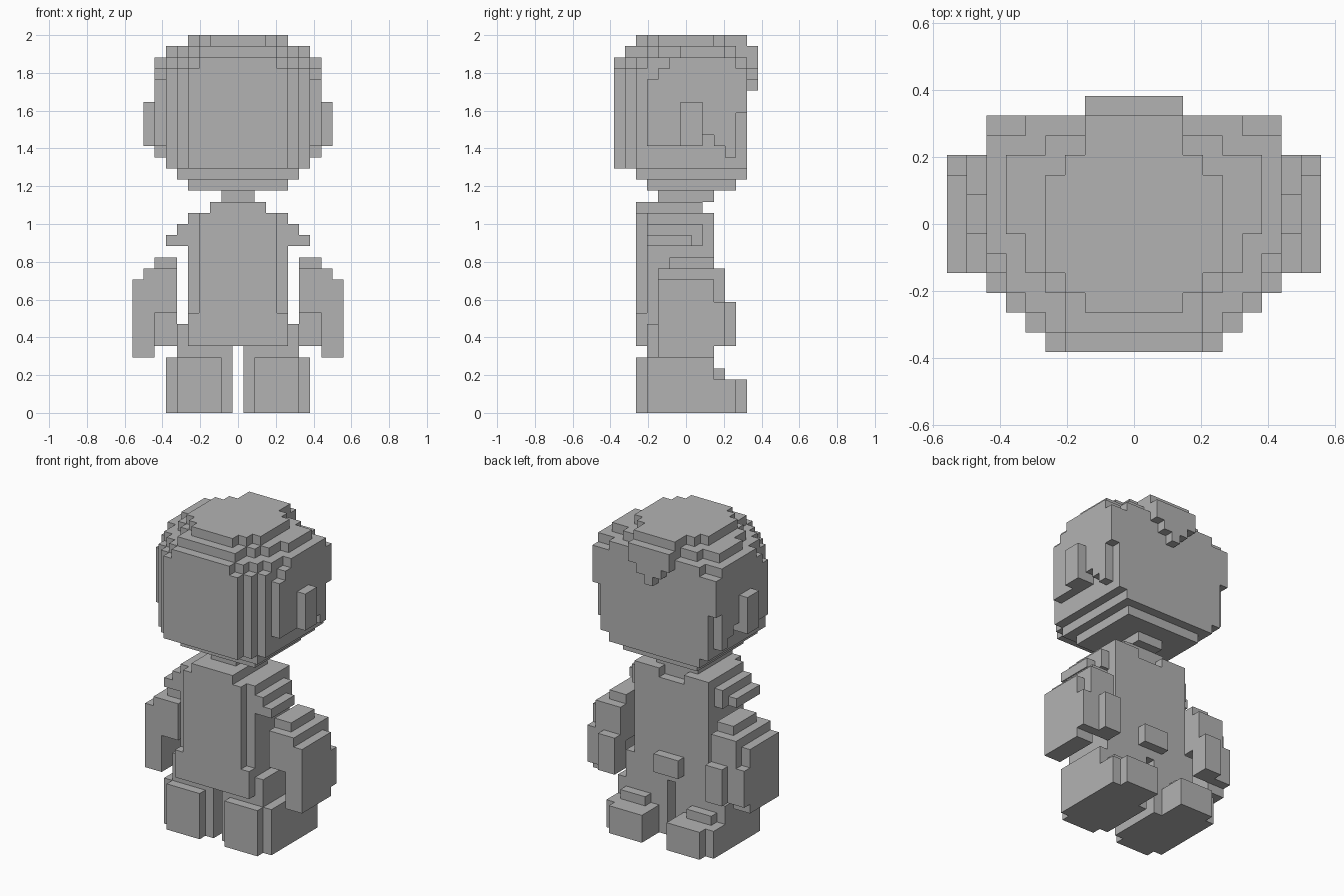
import bpy, bmesh
from mathutils import Vector

cube = bpy.data.objects.get("Cube")
if cube:
    bpy.data.objects.remove(cube, do_unlink=True)

UNIT = 2 / 34  # edge of one block

grey = bpy.data.materials.new("plain_grey")
grey.use_nodes = True
colour = (0.45, 0.45, 0.45, 1)
grey.diffuse_color = colour
grey.node_tree.nodes["Principled BSDF"].inputs["Base Color"].default_value = colour


def block(x0, x1, y0, y1, z0, z1):
    """Cells of a box; x and y bounds lie on half units."""
    return {(x, y, z)
            for x in range(int(x0 + 0.5), int(x1 + 0.5))
            for y in range(int(y0 + 6.5) - 6, int(y1 + 6.5) - 6)
            for z in range(z0, z1)}


def wide(w, y0, y1, z0, z1):
    """Half of a centred box reaching x = w; the centre column is kept."""
    return block(-0.5, w, y0, y1, z0, z1)


def mirrored(cells):
    return cells | {(-x, y, z) for x, y, z in cells}


def skin(name, cells):
    """Make one mesh from the outer faces of the cells."""
    bm = bmesh.new()
    verts = {}
    for c in cells:
        for axis in range(3):
            for side in (-1, 1):
                n = list(c)
                n[axis] += side
                if tuple(n) in cells:
                    continue
                u, v = (axis + 1) % 3, (axis + 2) % 3
                ring = []
                for du, dv in ((0, 0), (1, 0), (1, 1), (0, 1)):
                    p = list(c)
                    p[axis] += side > 0
                    p[u] += du
                    p[v] += dv
                    p = tuple(p)
                    if p not in verts:
                        verts[p] = bm.verts.new(
                            Vector((p[0] - 0.5, p[1] - 0.5, p[2])) * UNIT)
                    ring.append(verts[p])
                bm.faces.new(ring if side > 0 else ring[::-1])
    bmesh.ops.dissolve_limit(bm, angle_limit=0.01, verts=bm.verts[:], edges=bm.edges[:])
    mesh = bpy.data.meshes.new(name)
    bm.to_mesh(mesh)
    bm.free()
    mesh.materials.append(grey)
    bpy.context.collection.objects.link(bpy.data.objects.new(name, mesh))


# Head: stepped jaw, rounded front corners, stepped crown
head = wide(4.5, -3.5, 4.5, 20, 21) | wide(5.5, -4.5, 5.5, 21, 22)
for w, front in ((6.5, -4.5), (5.5, -5.5), (4.5, -6.5)):
    head |= wide(w, front, 5.5, 22, 31)
for w, front, back in ((7.5, -1.5, 4.5), (6.5, -3.5, 4.5), (5.5, -4.5, 5.5),
                       (4.5, -5.5, 5.5), (3.5, -6.5, 5.5)):
    head |= wide(w, front, back, 31, 32)
for w, front, back in ((6.5, -0.5, 3.5), (5.5, -2.5, 3.5),
                       (4.5, -3.5, 4.5), (3.5, -5.5, 4.5)):
    head |= wide(w, front, back, 32, 33)
for w, front, back in ((4.5, -2.5, 2.5), (3.5, -3.5, 3.5), (2.5, -4.5, 5.5)):
    head |= wide(w, front, back, 33, 34)

# Side hair panels with stepped lower edge
for y0, y1, z0, z1 in ((-3.5, -2.5, 24, 30), (-2.5, 1.5, 24, 31), (1.5, 2.5, 25, 31),
                       (2.5, 3.5, 24, 31), (3.5, 4.5, 23, 31), (4.5, 5.5, 27, 31)):
    head |= block(6.5, 7.5, y0, y1, z0, z1)

# Pointed lock at the back
head |= wide(2.5, 4.5, 6.5, 31, 33)
head |= wide(1.5, 5.5, 6.5, 30, 31) | wide(0.5, 5.5, 6.5, 29, 30)
skin("head", mirrored(head))

skin("ears", mirrored(block(7.5, 8.5, -0.5, 1.5, 24, 28)))
skin("neck", mirrored(wide(1.5, -2.5, 2.5, 19, 20)))

# Torso: core, front panel, collar, stepped shoulders, hips and tail
torso = wide(4.5, -3.5, 2.5, 6, 17) | wide(4.5, -3.5, 1.5, 17, 18)
torso |= block(1.5, 4.5, 1.5, 2.5, 17, 18)
torso |= wide(3.5, -4.5, -3.5, 6, 18) | wide(2.5, -4.5, 1.5, 18, 19)
torso |= block(4.5, 5.5, -3.5, 1.5, 15, 17) | block(5.5, 6.5, -3.5, 0.5, 15, 16)
torso |= wide(4.5, -4.5, -3.5, 8, 9) | wide(5.5, -3.5, 2.5, 6, 8)
torso |= block(3.5, 4.5, -4.5, -3.5, 6, 8)
torso |= wide(1.5, 2.5, 3.5, 7, 9)
skin("torso", mirrored(torso))

# Arms: tapered top, raised inner wrist, knob at the back
arm = block(5.5, 7.5, -1.5, 2.5, 13, 14)
arm |= block(5.5, 8.5, -2.5, 3.5, 9, 13)
arm |= block(7.5, 9.5, -2.5, 2.5, 5, 12)
arm |= block(7.5, 9.5, 2.5, 3.5, 6, 10)
arm |= block(5.5, 7.5, 2.5, 4.5, 6, 10)
skin("arms", mirrored(arm))

# Legs with large feet
leg = block(0.5, 5.5, -3.5, 2.5, 5, 6)
leg |= block(0.5, 6.5, -3.5, 2.5, 0, 5)
leg |= block(1.5, 5.5, -4.5, -3.5, 0, 5)
leg |= block(1.5, 6.5, 2.5, 4.5, 0, 3) | block(1.5, 5.5, 4.5, 5.5, 0, 3)
leg |= block(2.5, 5.5, 2.5, 3.5, 3, 4)
skin("legs", mirrored(leg))
